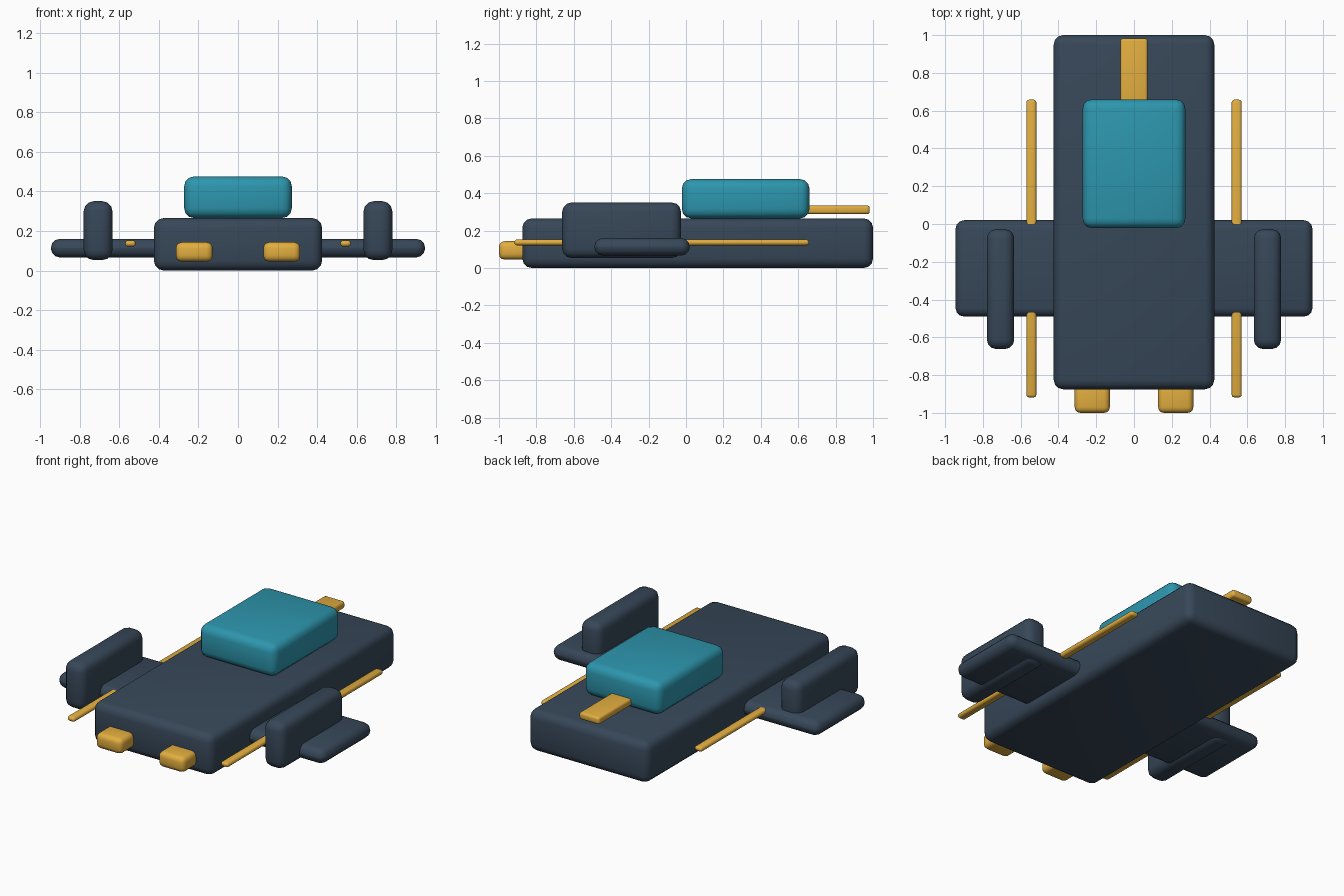
import bpy

if "Cube" in bpy.data.objects:
    bpy.data.objects.remove(bpy.data.objects["Cube"])


def material(name, rgb):
    m = bpy.data.materials.new(name)
    m.diffuse_color = (*rgb, 1)
    m.use_nodes = True
    m.node_tree.nodes["Principled BSDF"].inputs["Base Color"].default_value = m.diffuse_color
    return m


SLATE = material("slate", (0.038, 0.063, 0.098))
TEAL = material("teal", (0.026, 0.305, 0.42))
GOLD = material("gold", (0.76, 0.42, 0.05))


def box(name, x, y, z, bevel, mat):
    """Rounded box spanning the given (min, max) ranges."""
    spans = (x, y, z)
    bpy.ops.mesh.primitive_cube_add(size=1, location=[(a + b) / 2 for a, b in spans])
    ob = bpy.context.object
    ob.name = name
    ob.scale = [b - a for a, b in spans]
    bpy.ops.object.transform_apply(location=False, rotation=False, scale=True)
    mod = ob.modifiers.new("rounded edges", 'BEVEL')
    mod.width = bevel
    mod.segments = 3
    ob.data.materials.append(mat)
    bpy.ops.object.modifier_apply(modifier=mod.name)
    bpy.ops.object.shade_smooth_by_angle()
    return ob


def pair(name, x, y, z, bevel, mat):
    """The same box on the right and left."""
    box("right_" + name, x, y, z, bevel, mat)
    box("left_" + name, (-x[1], -x[0]), y, z, bevel, mat)


# Hull, cabin and the wing slab that passes through the hull
box("hull", (-0.425, 0.425), (-0.875, 1.0), (0.0, 0.265), 0.05, SLATE)
box("cabin", (-0.272, 0.272), (-0.022, 0.66), (0.265, 0.475), 0.05, TEAL)
box("wing", (-0.945, 0.945), (-0.49, 0.02), (0.066, 0.16), 0.046, SLATE)

# Upright pods on the wings
pair("pod", (0.634, 0.779), (-0.662, -0.027), (0.053, 0.35), 0.05, SLATE)

# Gold details: front lamps, long side rails, rear strip
pair("lamp", (0.128, 0.314), (-1.0, -0.82), (0.045, 0.143), 0.03, GOLD)
pair("rail", (0.517, 0.57), (-0.918, 0.658), (0.121, 0.152), 0.0145, GOLD)
box("rear_strip", (-0.072, 0.072), (0.5, 0.982), (0.288, 0.334), 0.014, GOLD)
